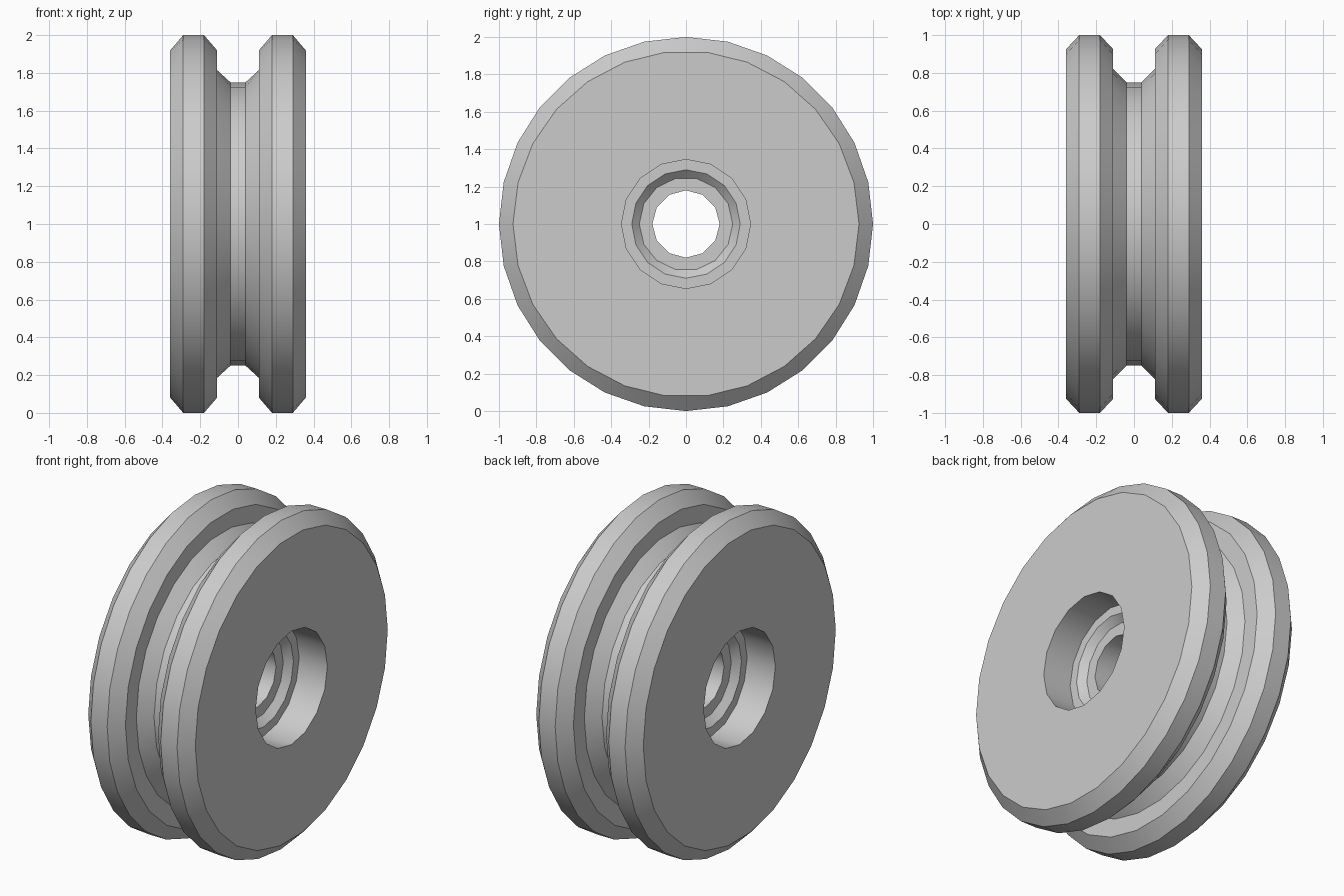
import bpy, bmesh, math

cube = bpy.data.objects.get("Cube")
if cube:
    bpy.data.objects.remove(cube, do_unlink=True)

mat = bpy.data.materials.new("light_grey")
mat.use_nodes = True
grey = (0.6, 0.6, 0.6, 1)
mat.diffuse_color = grey
mat.node_tree.nodes["Principled BSDF"].inputs["Base Color"].default_value = grey

# Half profile (x, radius): middle of the groove, rim, side face, stepped bore
half = [(0.04, 0.75), (0.11, 0.82), (0.11, 0.925), (0.18, 1), (0.29, 1),
        (0.36, 0.925), (0.36, 0.345), (0.17, 0.345), (0.17, 0.29),
        (0.13, 0.25), (0.13, 0.18)]
profile = half + [(-x, r) for x, r in reversed(half)]


def make_ring(bm, x, r):
    """Circle around the axle; larger circles get more sides."""
    n = 2 * round(14 * math.sqrt(r))
    turn = 2 * math.pi / n
    return [bm.verts.new((x, r * math.cos(i * turn), 1 + r * math.sin(i * turn)))
            for i in range(n)]


def stitch(bm, a, b):
    """Join two circles, with quads where the side counts agree."""
    na, nb = len(a), len(b)
    if na == nb:
        for i in range(na):
            j = (i + 1) % na
            bm.faces.new((a[i], a[j], b[j], b[i]))
        return
    i = j = 0
    while i < na or j < nb:
        if j == nb or (i < na and (i + 0.5) / na <= (j + 0.5) / nb):
            bm.faces.new((a[i % na], a[(i + 1) % na], b[j % nb]))
            i += 1
        else:
            bm.faces.new((a[i % na], b[(j + 1) % nb], b[j % nb]))
            j += 1


# Grooved wheel: closed profile turned around the x axis
bm = bmesh.new()
rings = [make_ring(bm, x, r) for x, r in profile]
for k, ring in enumerate(rings):
    stitch(bm, ring, rings[(k + 1) % len(rings)])
bmesh.ops.recalc_face_normals(bm, faces=bm.faces)
mesh = bpy.data.meshes.new("grooved_wheel")
bm.to_mesh(mesh)
bm.free()
mesh.materials.append(mat)
wheel = bpy.data.objects.new("grooved_wheel", mesh)
bpy.context.collection.objects.link(wheel)

# Smooth around the rim, crisp at the steps and chamfers
bpy.ops.object.select_all(action="DESELECT")
wheel.select_set(True)
bpy.context.view_layer.objects.active = wheel
bpy.ops.object.shade_smooth_by_angle(angle=math.radians(32))
